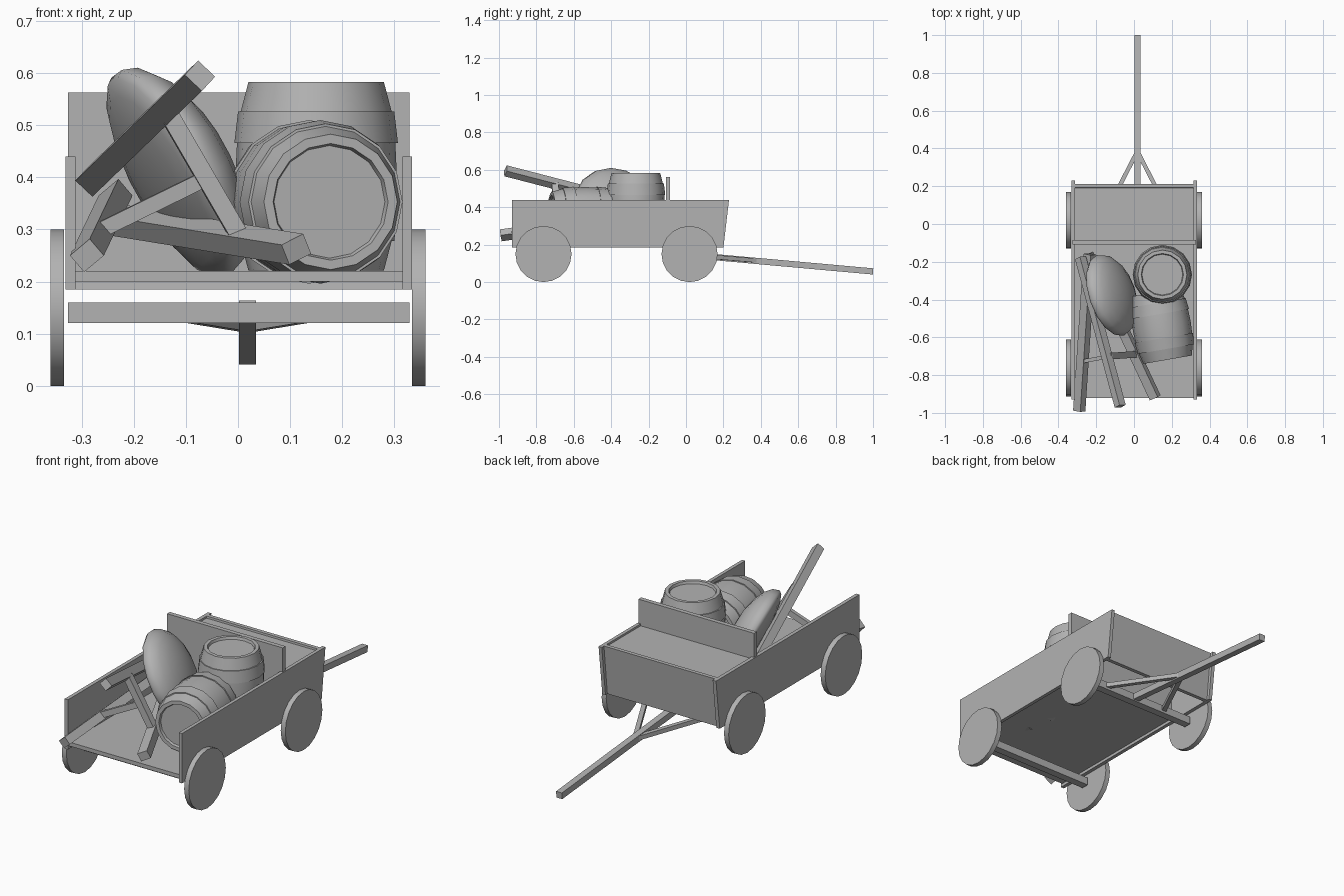
import bpy, bmesh, math
from mathutils import Vector, Matrix, Quaternion

if "Cube" in bpy.data.objects:
    bpy.data.objects.remove(bpy.data.objects["Cube"])

grey = bpy.data.materials.new("dull_grey")
grey.diffuse_color = (.45, .45, .45, 1)
grey.use_nodes = True
grey.node_tree.nodes["Principled BSDF"].inputs["Base Color"].default_value = grey.diffuse_color


def finish(name, bm, smooth=None):
    bmesh.ops.recalc_face_normals(bm, faces=bm.faces[:])
    me = bpy.data.meshes.new(name)
    bm.to_mesh(me)
    bm.free()
    me.materials.append(grey)
    ob = bpy.data.objects.new(name, me)
    bpy.context.collection.objects.link(ob)
    if smooth:
        bpy.ops.object.select_all(action='DESELECT')
        ob.select_set(True)
        bpy.context.view_layer.objects.active = ob
        bpy.ops.object.shade_smooth_by_angle(angle=math.radians(smooth))
    return ob


def prism(name, profile, x0, x1):
    """Extrude a (y, z) profile along x."""
    bm = bmesh.new()
    face = bm.faces.new([bm.verts.new((x0, y, z)) for y, z in profile])
    res = bmesh.ops.extrude_face_region(bm, geom=[face])
    vs = [v for v in res['geom'] if isinstance(v, bmesh.types.BMVert)]
    bmesh.ops.translate(bm, verts=vs, vec=(x1 - x0, 0, 0))
    return finish(name, bm)


def box(name, x0, x1, y0, y1, z0, z1):
    return prism(name, [(y0, z0), (y1, z0), (y1, z1), (y0, z1)], x0, x1)


def beam(name, p, q, w, h, roll=0):
    """Square timber running from p to q."""
    p, q = Vector(p), Vector(q)
    d = q - p
    rot = d.to_track_quat('Y', 'Z') @ Quaternion((0, 1, 0), math.radians(roll))
    bm = bmesh.new()
    bmesh.ops.create_cube(bm, size=1)
    bmesh.ops.transform(bm, verts=bm.verts, matrix=Matrix.Translation((p + q) / 2)
                        @ rot.to_matrix().to_4x4() @ Matrix.Diagonal((w, d.length, h, 1)))
    return finish(name, bm)


def barrel(name, centre, axis):
    """Lathe a half profile, mirrored end to end."""
    half = [(0, .168), (.108, .168), (.112, .181), (.130, .181), (.145, .124),
            (.150, .124), (.157, .064), (.152, .064), (.155, 0)]
    prof = half + [(r, -z) for r, z in half[-2::-1]]
    bm = bmesh.new()
    vs = [bm.verts.new((r, 0, z)) for r, z in prof]
    es = [bm.edges.new(e) for e in zip(vs, vs[1:])]
    bmesh.ops.spin(bm, geom=vs + es, axis=(0, 0, 1), cent=(0, 0, 0),
                   steps=16, angle=math.tau)
    bmesh.ops.remove_doubles(bm, verts=bm.verts, dist=1e-4)
    rot = Vector(axis).to_track_quat('Z', 'Y').to_matrix().to_4x4()
    bmesh.ops.transform(bm, verts=bm.verts, matrix=Matrix.Translation(centre) @ rot)
    return finish(name, bm, 30)


# wagon bed
wall = [(-.93, .185), (.20, .185), (.23, .44), (-.93, .44)]
prism("side_wall_left", wall, -.331, -.312)
prism("side_wall_right", wall, .316, .334)
box("floor", -.312, .316, -.92, -.09, .20, .22)
prism("front_board", [(.165, .185), (.185, .185), (.212, .44), (.192, .44)], -.312, .316)
box("seat", -.312, .316, -.09, .192, .41, .43)
box("seat_back", -.312, .316, -.108, -.085, .20, .44)
box("seat_back_top", -.326, .329, -.108, -.085, .44, .563)

# axles and wheels
for end, y in (("front", .019), ("rear", -.762)):
    box(end + "_axle", -.326, .329, y - .02, y + .02, .12, .16)
    for side, s in (("left", -1), ("right", 1)):
        bm = bmesh.new()
        bmesh.ops.create_cone(bm, cap_ends=True, segments=20, radius1=.15, radius2=.15, depth=.026,
                              matrix=Matrix.Translation((s * .3465, y, .15))
                              @ Matrix.Rotation(math.pi / 2, 4, 'Y'))
        finish(f"{end}_wheel_{side}", bm, 30)

# draw pole with V braces
beam("draw_pole", (.018, 0, .147), (.018, 1, .057), .033, .033)
for s in (-1, 1):
    beam("pole_brace", (.018 + s * .19, .016, .145), (.018, .385, .114), .022, .022)

# barrels
barrel("standing_barrel", (.15, -.268, .402), (0, 0, 1))
barrel("lying_barrel", (.147, -.54, .353), (-.17, .985, 0))

# leaning sack, flatter on the side resting against the stand
bm = bmesh.new()
n = Vector((.85, .29, .46)).normalized()
bmesh.ops.create_uvsphere(bm, u_segments=16, v_segments=10, radius=1)
for v in bm.verts:
    v.co.z *= .10 if v.co.z > 0 else .048
bmesh.ops.transform(bm, verts=bm.verts, matrix=Matrix.Translation((-.126, -.378, .406))
                    @ n.to_track_quat('Z', 'Y').to_matrix().to_4x4()
                    @ Matrix.Diagonal((.225, .225, 1, 1)))
finish("sack", bm, 60)

# toppled tripod stand: three legs joined by a T of struts
beam("tripod_leg_upper", (-.283, -.18, .392), (-.073, -.965, .595), .045, .04, -45)
beam("tripod_leg_left", (-.235, -.16, .365), (-.29, -.99, .25), .05, .042, 40)
beam("tripod_leg_right", (-.245, -.16, .32), (.112, -.92, .262), .05, .042, 25)
beam("tripod_strut", (-.135, -.70, .525), (.01, -.69, .275), .035, .035)
beam("tripod_cross_strut", (-.262, -.725, .30), (-.068, -.69, .395), .02, .03)
